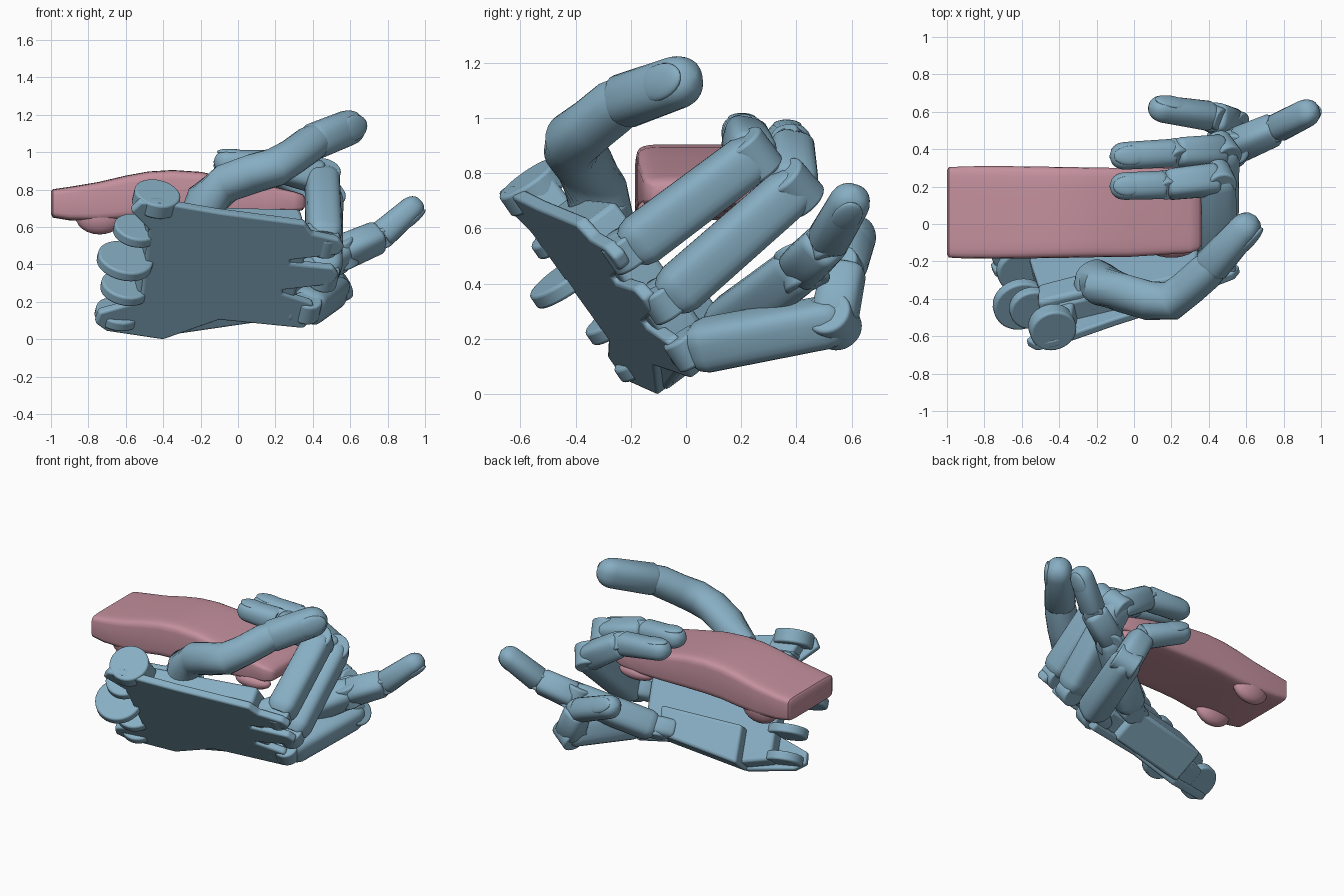
import bpy, bmesh
from math import cos, sin, pi, copysign
from mathutils import Vector as V, Matrix

if "Cube" in bpy.data.objects:
    bpy.data.objects.remove(bpy.data.objects["Cube"])


def material(name, col):
    m = bpy.data.materials.new(name)
    m.diffuse_color = (*col, 1)
    m.use_nodes = True
    m.node_tree.nodes["Principled BSDF"].inputs["Base Color"].default_value = m.diffuse_color
    return m


BLUE = material("blue_plastic", (0.24, 0.42, 0.54))
PINK = material("pink_plastic", (0.55, 0.28, 0.34))

# Palm frame: n points out of the palm, u along the fingers, v from index to little finger
n = V((-0.173, 0.787, 0.59)).normalized()
u = V((1, 0.265, -0.06)).normalized()
v = n.cross(u).normalized()


def P(x, z, d=0.0):
    """Point on the back-of-hand plane at front-view x,z, raised d toward the palm side."""
    return V((x, -0.02 + 0.22 * x - 0.75 * z, z)) + n * d


def finish(name, bm, mat=BLUE, bevel=0, angle=0.6):
    bmesh.ops.recalc_face_normals(bm, faces=bm.faces)
    me = bpy.data.meshes.new(name)
    bm.to_mesh(me)
    bm.free()
    ob = bpy.data.objects.new(name, me)
    bpy.context.collection.objects.link(ob)
    me.materials.append(mat)
    if bevel:
        b = ob.modifiers.new("bevel", 'BEVEL')
        b.width, b.segments, b.limit_method = bevel, 3, 'ANGLE'
    bpy.context.view_layer.objects.active = ob
    ob.select_set(True)
    bpy.ops.object.shade_smooth_by_angle(angle=angle)
    ob.select_set(False)
    return ob


def plate(name, outline, d0, d1, bevel=0.02):
    """Front-view outline laid on the palm plane and thickened."""
    bm = bmesh.new()
    lo = [bm.verts.new(P(x, z, d0)) for x, z in outline]
    hi = [bm.verts.new(P(x, z, d1)) for x, z in outline]
    bm.faces.new(lo)
    bm.faces.new(hi[::-1])
    for i in range(len(lo)):
        j = (i + 1) % len(lo)
        bm.faces.new((lo[i], lo[j], hi[j], hi[i]))
    return finish(name, bm, BLUE, bevel)


def disc(name, c, axis, r, depth, bevel=0.012):
    bm = bmesh.new()
    rot = axis.to_track_quat('Z', 'Y').to_matrix().to_4x4()
    bmesh.ops.create_cone(bm, cap_ends=True, segments=32, radius1=r, radius2=r,
                          depth=depth, matrix=Matrix.Translation(c) @ rot)
    return finish(name, bm, BLUE, bevel)


def blob(name, c, x_axis, z_axis, size, mat=BLUE):
    """Ellipsoid aligned to two axes."""
    z = z_axis.normalized()
    y = z.cross(x_axis).normalized()
    x = y.cross(z)
    m = Matrix((x, y, z)).transposed().to_4x4()
    bm = bmesh.new()
    bmesh.ops.create_uvsphere(bm, u_segments=24, v_segments=12, radius=1,
                              matrix=Matrix.Translation(c) @ m @ Matrix.Diagonal((*size, 1)))
    return finish(name, bm, mat, 0, 1.0)


def loft(name, rings, up, power=2.6, mat=BLUE, along=None):
    """Skin superellipse rings given as (point, half width, half height)."""
    bm, loops, N = bmesh.new(), [], 24
    f = lambda e: copysign(abs(e) ** (2 / power), e)
    for i, (c, w, h) in enumerate(rings):
        t = along or (rings[min(i + 1, len(rings) - 1)][0] - rings[max(i - 1, 0)][0]).normalized()
        s = t.cross(up).normalized()
        q = s.cross(t)
        angles = [2 * pi * (k + 0.5) / N for k in range(N)]
        loops.append([bm.verts.new(c + s * w * f(cos(a)) + q * h * f(sin(a))) for a in angles])
    for a, b in zip(loops, loops[1:]):
        for k in range(N):
            bm.faces.new((a[k], a[k - 1], b[k - 1], b[k]))
    bm.faces.new(loops[0])
    bm.faces.new(loops[-1])
    return finish(name, bm, mat, 0, 0.7)


def phalanx(name, a, b, r0, r1, up):
    d = b - a
    prof = [(0, 0.7), (0.04, 0.9), (0.1, 1), (0.5, 1), (0.9, 1), (0.97, 0.9), (1, 0.75)]
    loft(name, [(a + d * t, (r0 + (r1 - r0) * t) * k, (r0 + (r1 - r0) * t) * k)
                for t, k in prof], up, 3.2)


def fingertip(name, a, b, r, up):
    """Rounded last segment with a nail on the 'up' side."""
    d = b - a
    L = d.length
    rings = [(a, r * 0.85, r * 0.85), (a + d * 0.06, r, r)]
    for i in range(9):
        s = i / 8 * 0.995
        k = (1 - s ** 2.4) ** 0.5
        rings.append((b - d * (r * 1.2 / L) * (1 - s), r * 0.97 * k, r * 0.87 * k))
    loft(name, rings, up, 2.4)
    side = d.cross(up).normalized()
    q = side.cross(d).normalized()
    blob(name + "_nail", a + d * 0.68 + q * r * 0.7, d, q, (L * 0.27, r * 0.68, r * 0.25))


# Thin back of the hand with knuckle prongs on the right and the wrist edge on the left
plate("palm_back", [(-0.52, 0.73), (-0.42, 0.73), (-0.10, 0.675), (0.36, 0.615), (0.40, 0.56),
                    (0.54, 0.53), (0.57, 0.49), (0.54, 0.45), (0.28, 0.42), (0.28, 0.40),
                    (0.51, 0.38), (0.54, 0.34), (0.50, 0.29), (0.24, 0.26), (0.24, 0.24),
                    (0.40, 0.19), (0.42, 0.12), (0.35, 0.055), (-0.10, 0.10), (-0.40, -0.005),
                    (-0.70, 0.04), (-0.76, 0.08), (-0.74, 0.14), (-0.52, 0.20), (-0.47, 0.58),
                    (-0.57, 0.68)], 0, 0.05, 0.015)
# Palm body behind it, with the mounts for wrist corner, little finger and thumb
plate("palm_body", [(-0.48, 0.62), (0.36, 0.60), (0.37, 0.44), (0.28, 0.10), (-0.10, 0.11),
                    (-0.40, 0.01), (-0.58, 0.05), (-0.54, 0.20), (-0.46, 0.55)], 0.02, 0.17, 0.02)
plate("wrist_corner", [(-0.50, 0.73), (-0.31, 0.71), (-0.29, 0.58), (-0.46, 0.58)], 0.02, 0.16)
plate("little_finger_mount", [(-0.41, -0.01), (0.14, 0.07), (0.19, 0.22), (-0.36, 0.19)],
      0.03, 0.27, 0.02)
plate("thumb_mount", [(-0.48, 0.61), (-0.06, 0.60), (-0.10, 0.46), (-0.48, 0.48)],
      0.05, 0.21, 0.025)

# Wrist hinge discs
for i, (x, z, d, r, w) in enumerate([(-0.42, 0.69, 0.10, 0.125, 0.09), (-0.53, 0.52, 0.10, 0.12, 0.06),
                                     (-0.60, 0.40, 0.03, 0.15, 0.06), (-0.59, 0.22, 0.09, 0.13, 0.06),
                                     (-0.63, 0.08, 0.09, 0.12, 0.06)]):
    disc(f"wrist_hinge_{i}", P(x, z, d), v, r, w)

# Fingers: base, middle joint, end joint, tip, radius, nail direction of the tip
fingers = {
    "index": [(0.46, -0.20, 0.53), (0.45, 0.24, 0.86), (0.17, 0.21, 0.935), (-0.13, 0.20, 0.95), 0.09, (0, 0, 1)],
    "middle": [(0.46, -0.06, 0.35), (0.47, 0.39, 0.745), (0.22, 0.38, 0.90), (-0.13, 0.36, 0.93), 0.09, (0, 0, 1)],
    "ring": [(0.37, 0.03, 0.17), (0.51, 0.535, 0.265), (0.42, 0.575, 0.46), (0.08, 0.625, 0.60), 0.09, (0, 0.8, 0.6)],
    "little": [(0.15, 0.14, 0.25), (0.55, 0.42, 0.46), (0.76, 0.51, 0.55), (0.975, 0.62, 0.74), 0.09, (0.7, 0, -0.6)],
}
for name, (a, b, c, e, r, up) in fingers.items():
    a, b, c, e, up = map(V, (a, b, c, e, up))
    ref = (b - a).cross(v).normalized()
    d = (b - a).normalized()
    phalanx(name + "_lower", a - d * 0.01, b + d * 0.03, r * 1.05, r, ref)
    phalanx(name + "_upper", b, c, r * 0.96, r * 0.88, ref)
    fingertip(name + "_tip", c, e, r * 0.85, up)
    hinge = (b - a).cross(c - b).normalized()
    disc(name + "_joint", b, hinge, r * 0.95, r * 1.7)
    disc(name + "_end_joint", c, hinge, r * 0.7, r * 1.25)
    # Knuckle tongue and pin inside the prongs
    disc(name + "_knuckle", a - d * 0.02, v, r * 0.85, r * 1.3)
    phalanx(name + "_tongue", a - u * 0.14 - n * 0.03, a + d * 0.08, r * 0.7, r * 0.7, ref)

# Thumb: curved lower part, joint and tip
up = V((0.5, -0.7, 0.5))
path = [(-0.21, -0.30, 0.62, 0.11), (-0.17, -0.325, 0.74, 0.112), (-0.06, -0.37, 0.835, 0.103),
        (0.08, -0.41, 0.885, 0.103), (0.20, -0.41, 0.92, 0.103), (0.29, -0.34, 0.975, 0.097),
        (0.38, -0.26, 1.04, 0.097), (0.42, -0.22, 1.065, 0.088)]
loft("thumb_lower", [(V(p[:3]), p[3], p[3]) for p in path], up, 2.2)
fingertip("thumb_tip", V((0.40, -0.24, 1.055)), V((0.65, 0.04, 1.155)), 0.098, V((0.7, -0.6, 0.1)))
disc("thumb_collar", V((-0.19, -0.33, 0.65)), V((0.3, -0.2, 0.9)), 0.13, 0.07)

# Held toy: rounded block with a gently arched roof (x, bottom, top, half width)
st = [(-1.0, 0.67, 0.79, 0.225), (-0.99, 0.65, 0.802, 0.242), (-0.90, 0.635, 0.815, 0.247),
      (-0.75, 0.63, 0.84, 0.248), (-0.60, 0.64, 0.875, 0.247), (-0.48, 0.655, 0.897, 0.245),
      (-0.35, 0.66, 0.905, 0.243), (-0.2, 0.66, 0.895, 0.24), (-0.02, 0.66, 0.86, 0.238),
      (0.15, 0.665, 0.825, 0.232), (0.30, 0.68, 0.79, 0.222), (0.345, 0.69, 0.775, 0.205),
      (0.36, 0.71, 0.755, 0.18)]
loft("held_toy_body", [(V((x, 0.062 if x < 0 else 0.067, (b + t) / 2)), w, (t - b) / 2)
                       for x, b, t, w in st], V((0, 0, 1)), 8, PINK, V((1, 0, 0)))
for i, x in enumerate((-0.74, 0.2)):
    for j, y in enumerate((-0.12, 0.245)):
        blob(f"held_toy_wheel_{i}{j}", V((x, y, 0.66)), V((1, 0, 0)), V((0, 0, 1)),
             (0.13, 0.06, 0.10 - 0.05 * i), PINK)
